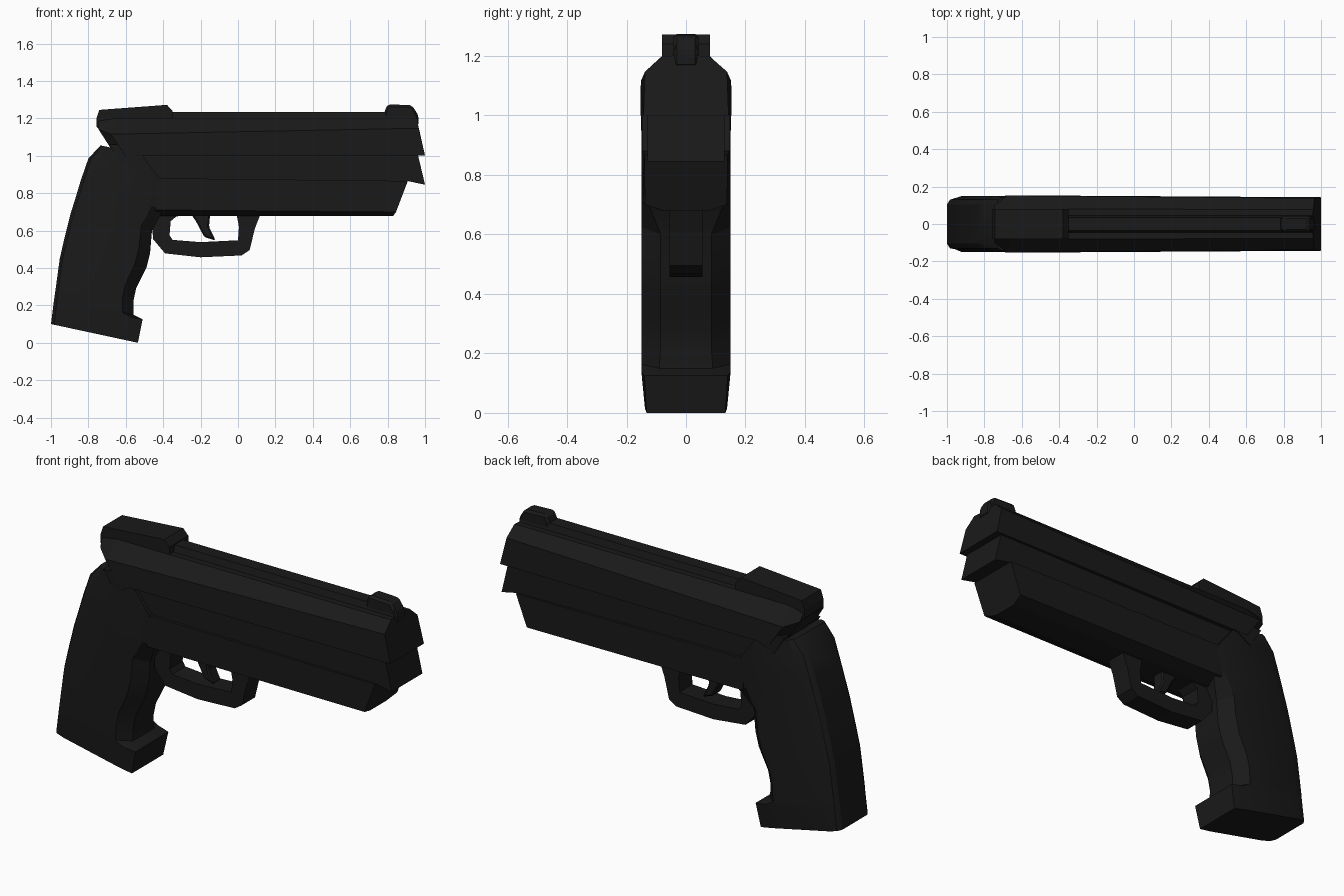
import bpy, bmesh

mat = bpy.data.materials.new("black")
mat.diffuse_color = (0.01, 0.01, 0.01, 1)


def finish(name, bm):
    bmesh.ops.recalc_face_normals(bm, faces=bm.faces[:])
    me = bpy.data.meshes.new(name)
    bm.to_mesh(me)
    bm.free()
    me.materials.append(mat)
    ob = bpy.data.objects.new(name, me)
    bpy.context.collection.objects.link(ob)
    return ob


def loft(name, halves):
    """Skin a series of half rings (x, y, z), each mirrored across y = 0."""
    bm = bmesh.new()
    rings = []
    for half in halves:
        full = half + [(x, -y, z) for x, y, z in reversed(half)]
        rings.append([bm.verts.new(p) for p in full])
    n = len(rings[0])
    for a, b in zip(rings, rings[1:]):
        for i in range(n):
            j = (i + 1) % n
            bm.faces.new((a[i], a[j], b[j], b[i]))
    bm.faces.new(rings[0])
    bm.faces.new(rings[-1])
    return finish(name, bm)


def plate(name, profile, w, bevel=0):
    """Extrude an (x, z) outline to half width w."""
    bm = bmesh.new()
    face = bm.faces.new([bm.verts.new((x, -w, z)) for x, z in profile])
    new = bmesh.ops.extrude_face_region(bm, geom=[face])["geom"]
    bmesh.ops.translate(bm, vec=(0, 2 * w, 0),
                        verts=[v for v in new if isinstance(v, bmesh.types.BMVert)])
    ob = finish(name, bm)
    if bevel:
        mod = ob.modifiers.new("bevel", "BEVEL")
        mod.width = bevel
        mod.segments = 1
    return ob


# Grip: back x, back z, front x, front z, half width, front edge half width
levels = [
    (-1.0, .10, -.535, .0, .138, .132),
    (-.985, .22, -.51, .125, .15, .14),
    (-.981, .245, -.56, .15, .15, .09),
    (-.968, .34, -.56, .22, .15, .085),
    (-.953, .45, -.545, .29, .15, .085),
    (-.93, .55, -.49, .40, .15, .085),
    (-.895, .69, -.47, .48, .15, .085),
    (-.87, .77, -.46, .60, .15, .085),
    (-.84, .87, -.40, .71, .15, .13),
    (-.80, .985, -.42, .88, .15, .148),
    (-.735, 1.055, -.52, 1.01, .142, .148),
]
grip_rings = []
for xb, zb, xf, zf, w, wf in levels:
    ring = []
    for t, y in ((0, .105), (.035, .13), (.14, w), (.86, w), (1, wf)):
        ring.append((xb + t * (xf - xb), y, zb + t * (zf - zb)))
    grip_rings.append(ring)
grip = loft("grip", grip_rings)
bpy.context.view_layer.objects.active = grip
grip.select_set(True)
bpy.ops.object.shade_smooth_by_angle(angle=0.45)

# Slide: chamfered bar with raised top rib, tapered tail and raked muzzle
loft("slide", [
    [(-.655, .11, 1.0), (-.745, .10, 1.14), (-.75, .075, 1.19), (-.75, .045, 1.195), (-.75, .035, 1.21)],
    [(-.60, .153, 1.0), (-.68, .152, 1.115), (-.66, .08, 1.2), (-.66, .045, 1.2), (-.66, .035, 1.235)],
    [(1.0, .143, 1.0), (.965, .138, 1.147), (.96, .078, 1.2), (.955, .045, 1.2), (.95, .035, 1.235)],
])
plate("slide_rear_lug", [(-.69, 1.06), (-.62, .95), (-.52, 1.01), (-.52, 1.06)], .1515)

# Frame: recessed middle band and chamfered lower rail
plate("frame_band", [(-.56, 1.02), (-.46, .84), (.905, .865), (1.0, .845), (.962, 1.005)], .13)
loft("frame_rail", [
    [(-.44, .146, .88), (-.44, .146, .71), (-.44, .075, .678)],
    [(.908, .14, .865), (.845, .138, .70), (.83, .07, .678)],
])

# Trigger guard and trigger
plate("trigger_guard", [
    (-.46, .70), (-.455, .555), (-.39, .478), (-.2, .457), (.02, .467), (.062, .495),
    (.09, .61), (.125, .70), (-.01, .70), (.005, .62), (0, .548), (-.2, .538),
    (-.35, .55), (-.366, .575), (-.36, .65), (-.33, .675), (-.24, .69), (-.24, .70)], .055)
plate("trigger", [(-.26, .70), (-.225, .65), (-.18, .565), (-.12, .547), (-.155, .62),
                  (-.148, .70)], .035, .008)

# Sights
plate("rear_sight", [(-.71, 1.11), (-.757, 1.155), (-.757, 1.2), (-.742, 1.245), (-.38, 1.272),
                     (-.35, 1.24), (-.35, 1.18)], .08)
plate("front_sight", [(.78, 1.2), (.785, 1.24), (.80, 1.275), (.93, 1.27), (.965, 1.215),
                      (.965, 1.16), (.9, 1.16)], .042, .012)
